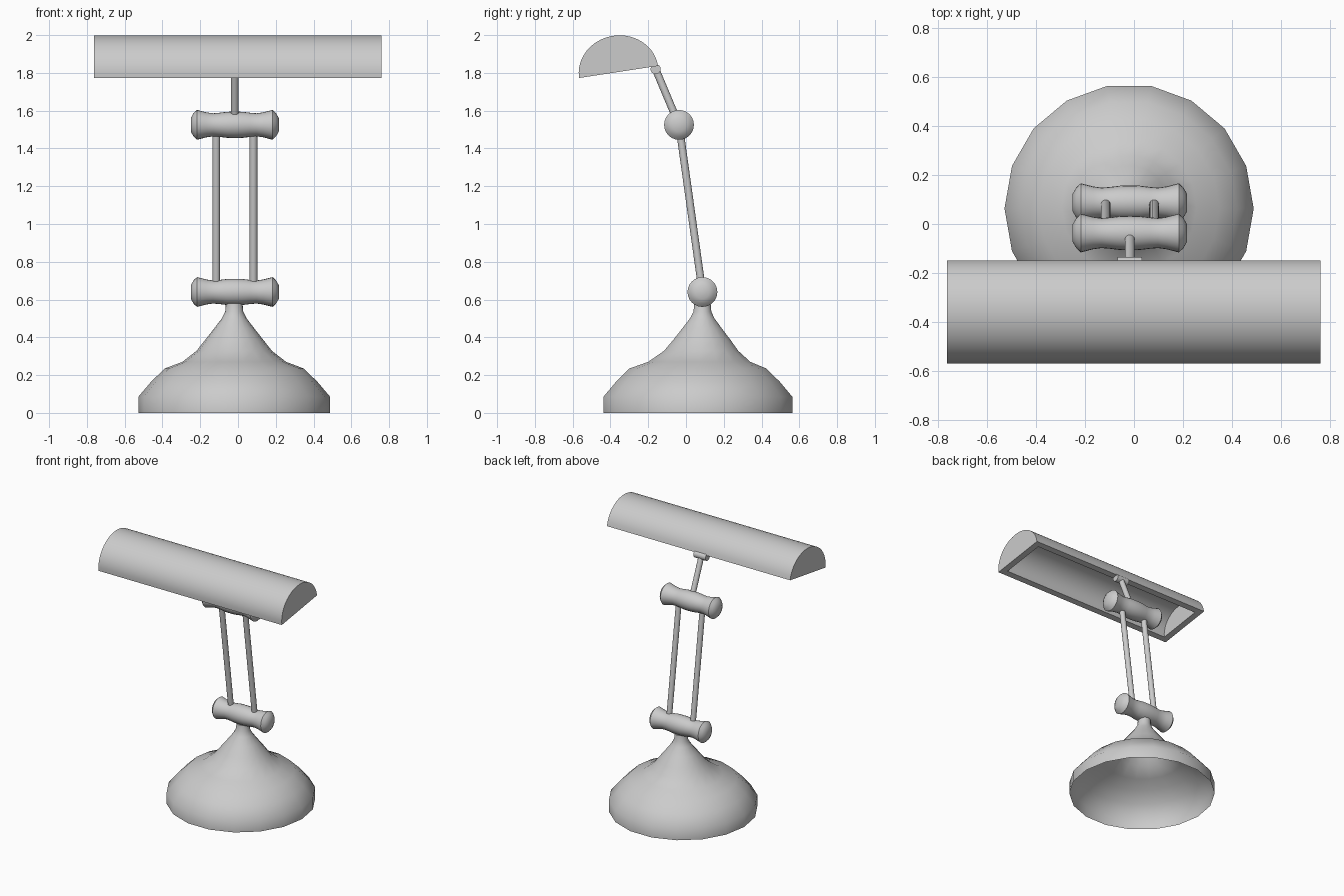
import bpy, bmesh, math
from mathutils import Vector

if "Cube" in bpy.data.objects:
    bpy.data.objects.remove(bpy.data.objects["Cube"])

CX = -0.017                       # centre line of stand
LOW = Vector((CX, 0.087, 0.64))   # lower pivot
UP = Vector((CX, -0.037, 1.525))  # upper pivot
KNOB = Vector((CX, -0.161, 1.82)) # shade pivot


def finish(name, bm, angle=35):
    bmesh.ops.recalc_face_normals(bm, faces=bm.faces)
    me = bpy.data.meshes.new(name)
    bm.to_mesh(me)
    bm.free()
    ob = bpy.data.objects.new(name, me)
    bpy.context.collection.objects.link(ob)
    bpy.ops.object.select_all(action='DESELECT')
    ob.select_set(True)
    bpy.context.view_layer.objects.active = ob
    bpy.ops.object.shade_smooth_by_angle(angle=math.radians(angle))
    return ob


def loft(bm, rings, cap_start=True, cap_end=True):
    loops = [[bm.verts.new(p) for p in r] for r in rings]
    n = len(loops[0])
    for a, b in zip(loops, loops[1:]):
        for i in range(n):
            j = (i + 1) % n
            bm.faces.new((a[i], a[j], b[j], b[i]))
    if cap_start:
        bm.faces.new(loops[0])
    if cap_end:
        bm.faces.new(loops[-1])


def circle(c, u, v, r, n):
    return [c + r * (math.cos(2 * math.pi * i / n) * u + math.sin(2 * math.pi * i / n) * v)
            for i in range(n)]


def rod(name, a, b, r, n=16):
    d = (b - a).normalized()
    u = Vector((1, 0, 0)) if abs(d.x) < 0.9 else Vector((0, 1, 0))
    v = d.cross(u).normalized()
    bm = bmesh.new()
    loft(bm, [circle(a, u, v, r, n), circle(b, u, v, r, n)])
    return finish(name, bm)


X, Y, Z = Vector((1, 0, 0)), Vector((0, 1, 0)), Vector((0, 0, 1))

# Bell-shaped hollow base, 18 sides: (radius, height, y centre)
profile = [(.508, 0, .063), (.508, .085, .063), (.44, .165, .063), (.368, .235, .063),
           (.275, .27, .07), (.2, .328, .08), (.155, .385, .084), (.108, .445, .085),
           (.066, .5, .086), (.048, .535, .087), (.044, .58, .087)]
bm = bmesh.new()
loft(bm, [circle(Vector((CX - .003, y, z)), X, Y, r, 18) for r, z, y in profile],
     cap_start=False)
finish("base", bm, 50)

# Turned pivot spindles
half = [(0, .07), (.04, .069), (.08, .064), (.115, .061), (.15, .066), (.2, .079),
        (.218, .062), (.233, .036)]
turned = [(-x, r) for x, r in reversed(half[1:])] + half
for name, c in (("lower_pivot", LOW), ("upper_pivot", UP)):
    bm = bmesh.new()
    loft(bm, [circle(c + X * x, Y, Z, r, 24) for x, r in turned])
    finish(name, bm)

# Twin arm rods, neck stem and small shade hinge
for name, dx in (("left_arm", -.098), ("right_arm", .099)):
    rod(name, LOW + X * dx, UP + X * dx, .02)
rod("neck_stem", UP, KNOB, .02)
rod("shade_hinge", KNOB - X * .05, KNOB + X * .05, .027)

# Half-round trough shade, hollow below with a thick rim
TILT = math.radians(8.7)
ALONG = Vector((0, math.cos(TILT), math.sin(TILT)))
OUT = Vector((0, -math.sin(TILT), math.cos(TILT)))
MID = Vector((-.001, -.357, 1.805))


def trough_profile(x, a, b, n=20):
    return [MID + X * x + ALONG * (a * math.cos(math.pi * i / n))
            + OUT * (b * math.sin(math.pi * i / n)) for i in range(n + 1)]


bm = bmesh.new()
rims = []
for hx, a, b in ((.762, .2115, .1935), (.715, .168, .155)):
    ends = [[bm.verts.new(p) for p in trough_profile(s * hx, a, b)] for s in (-1, 1)]
    L, R = ends
    for i in range(len(L) - 1):
        bm.faces.new((L[i], L[i + 1], R[i + 1], R[i]))
    bm.faces.new(L)
    bm.faces.new(R)
    rims.append((L[0], L[-1], R[-1], R[0]))
for i in range(4):
    j = (i + 1) % 4
    bm.faces.new((rims[0][i], rims[0][j], rims[1][j], rims[1][i]))
finish("shade", bm)
